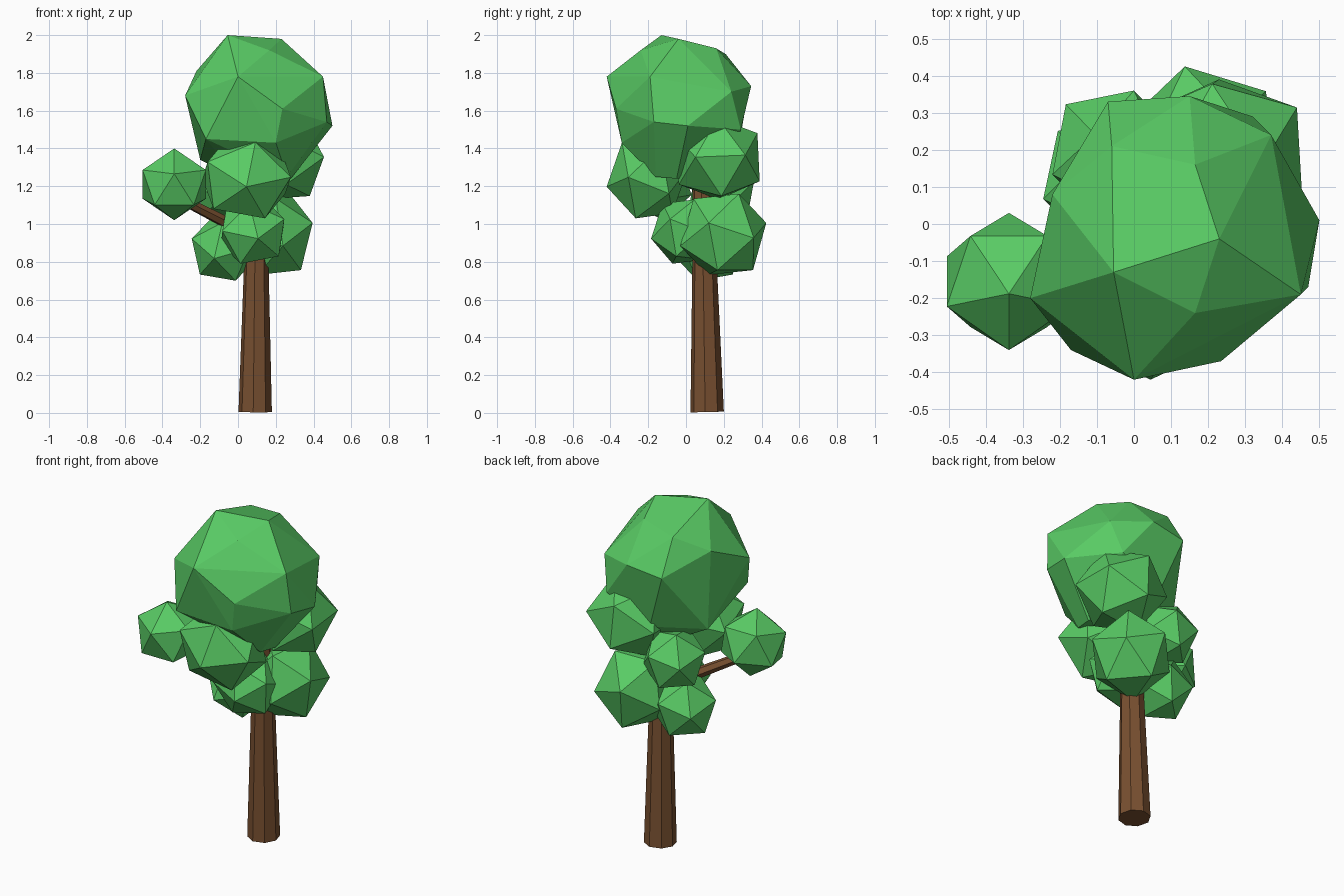
import bpy, bmesh
from math import sin, cos, pi
from mathutils import Vector, Matrix

if "Cube" in bpy.data.objects:
    bpy.data.objects.remove(bpy.data.objects["Cube"])


def material(name, color):
    m = bpy.data.materials.new(name)
    m.diffuse_color = (*color, 1)
    m.use_nodes = True
    m.node_tree.nodes["Principled BSDF"].inputs["Base Color"].default_value = m.diffuse_color
    return m


GREEN = material("leaf_green", (0.10, 0.60, 0.13))
BROWN = material("bark_brown", (0.19, 0.08, 0.03))


def finish(name, bm, mat):
    bmesh.ops.recalc_face_normals(bm, faces=bm.faces)
    me = bpy.data.meshes.new(name)
    bm.to_mesh(me)
    bm.free()
    me.materials.append(mat)
    ob = bpy.data.objects.new(name, me)
    bpy.context.collection.objects.link(ob)


def hull(name, points, mat):
    bm = bmesh.new()
    for p in points:
        bm.verts.new(p)
    bmesh.ops.convex_hull(bm, input=bm.verts)
    bmesh.ops.dissolve_limit(bm, angle_limit=0.08, verts=bm.verts, edges=bm.edges)
    finish(name, bm, mat)


def limb(name, stations, sides, mat):
    """Tapered faceted tube through (centre, radius) stations."""
    bm = bmesh.new()
    axis = Vector(stations[-1][0]) - Vector(stations[0][0])
    turn = axis.to_track_quat('Z', 'Y').to_matrix() @ Matrix.Rotation(pi / sides, 3, 'Z')
    rings = []
    for c, r in stations:
        ring = bmesh.ops.create_circle(bm, segments=sides, radius=r)["verts"]
        for v in ring:
            v.co = turn @ v.co + Vector(c)
        rings.append(ring)
    for a, b in zip(rings, rings[1:]):
        for i in range(sides):
            j = (i + 1) % sides
            bm.faces.new((a[i], a[j], b[j], b[i]))
    bm.faces.new(rings[0])
    bm.faces.new(rings[-1])
    finish(name, bm, mat)


def leaf_clump(name, lo, hi, pole, hint):
    """20-sided ball with one corner at pole, the next towards hint, fitted to box lo..hi."""
    p = Vector(pole).normalized()
    u = Vector(hint)
    u = (u - p * u.dot(p)).normalized()
    w = p.cross(u)
    pts = [p, -p]
    for i in range(5):
        a = 2 * pi * i / 5
        ring = 0.894 * (u * cos(a) + w * sin(a)) + 0.447 * p
        pts += [ring, -ring]
    for k in range(3):
        top = max(q[k] for q in pts)
        for q in pts:
            q[k] = (lo[k] + hi[k]) / 2 + q[k] / top * (hi[k] - lo[k]) / 2
    hull(name, pts, GREEN)


# Trunk and side branch
limb("trunk", [((0.091, 0.112, 0.005), 0.089), ((0.097, 0.098, 0.8), 0.065),
               ((0.1, 0.08, 1.4), 0.045)], 8, BROWN)
limb("branch", [((0.09, 0.1, 0.93), 0.036), ((-0.3, -0.13, 1.13), 0.026)], 6, BROWN)

# Big irregular crown
hull("crown", [
    (-.055, -.13, 2), (.23, -.04, 1.98), (-.06, .21, 1.9), (.165, .16, 1.93),
    (.165, -.24, 1.92), (0, -.42, 1.78), (.45, -.19, 1.78), (-.28, -.2, 1.68),
    (-.22, .08, 1.81), (-.07, .33, 1.7), (.15, .345, 1.73), (.37, .24, 1.7),
    (.5, .01, 1.52), (.47, -.17, 1.54), (.235, -.37, 1.61), (-.17, -.34, 1.45),
    (.2, -.34, 1.43), (.26, -.16, 1.25), (.28, -.05, 1.24), (-.2, .08, 1.34),
    (0, .12, 1.24), (.05, .27, 1.36), (.32, .29, 1.5)], GREEN)

# Smaller leaf clumps
leaf_clump("leaf_branch_end", (-.505, -.34, 1.02), (-.17, .03, 1.40), (0, -1, .3), (0, 0, 1))
leaf_clump("leaf_mid_front", (-.19, -.42, 1.03), (.28, .01, 1.46), (0, -1, -.2), (.2, 0, 1))
leaf_clump("leaf_mid_back", (.01, -.05, 1.13), (.455, .39, 1.56), (1, .7, .1), (0, -.4, 1))
leaf_clump("leaf_low_back", (-.02, -.03, .73), (.395, .425, 1.16), (1, .9, -.1), (0, 0, 1))
leaf_clump("leaf_low_left", (-.245, -.05, .70), (.10, .29, 1.04), (-1, 1, 0), (0, 0, 1))
leaf_clump("leaf_mid_left", (-.22, .02, 1.0), (.11, .36, 1.34), (-1, 1, .1), (0, 0, 1))
leaf_clump("leaf_low_front", (-.09, -.185, .79), (.245, .16, 1.13), (.15, -1, -.2), (-.2, 0, 1))
